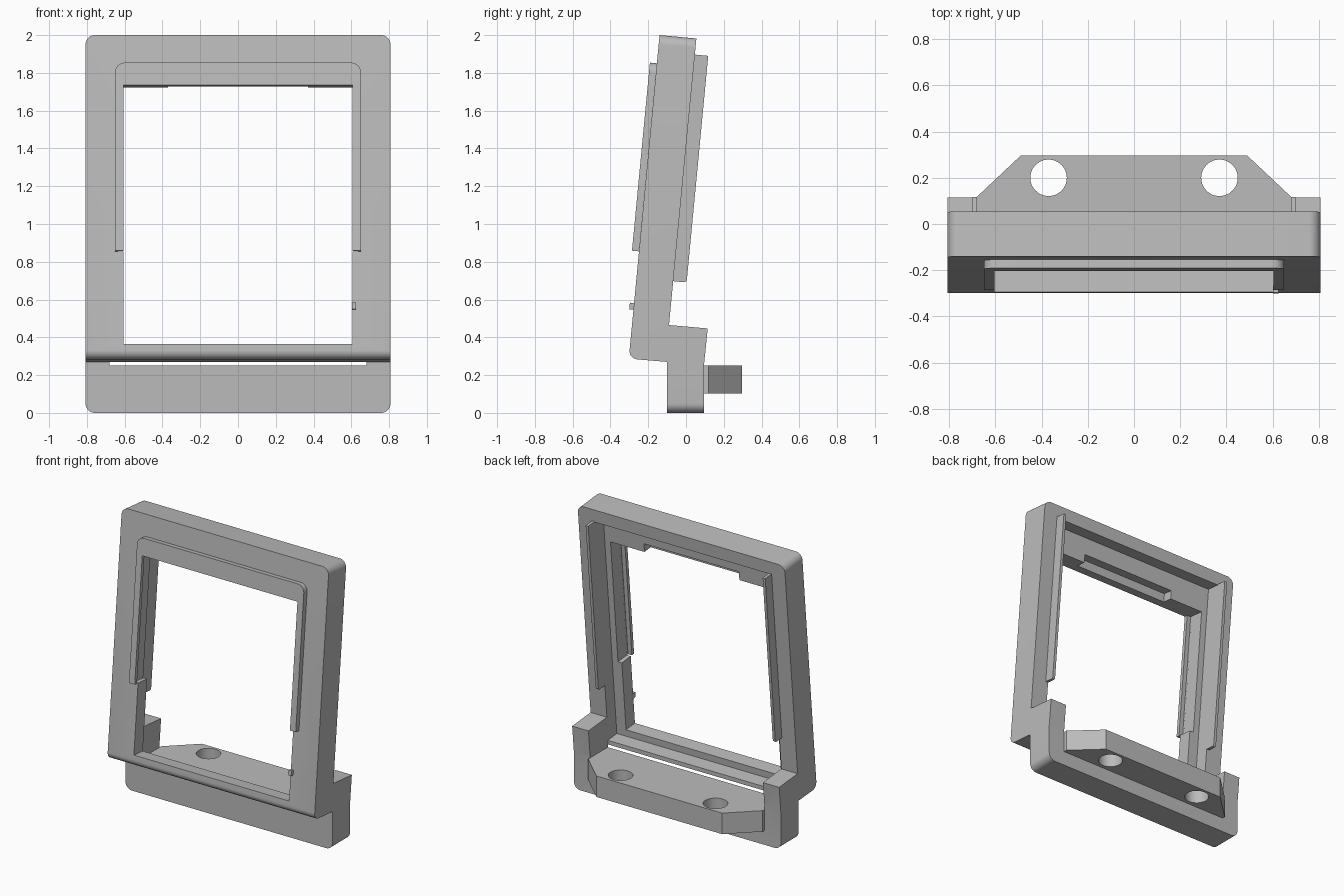
import bpy, bmesh, math
from mathutils import Matrix, Vector

old = bpy.data.objects.get("Cube")
if old:
    bpy.data.objects.remove(old, do_unlink=True)

TILT = math.radians(5.45)
# Leaning frame: x across, v backwards from the front face, u up the face
LEAN = (Matrix.Translation((0, -0.14, 2.0)) @ Matrix.Rotation(-TILT, 4, 'X')
        @ Matrix.Translation((0, 0, -2.0)))
FLAT = Matrix.Identity(4)

grey = bpy.data.materials.new("light_grey")
grey.use_nodes = True
colour = (0.5, 0.5, 0.5, 1)
grey.diffuse_color = colour
grey.node_tree.nodes["Principled BSDF"].inputs["Base Color"].default_value = colour


def finish(name, bm, matrix=FLAT):
    bm.transform(matrix)
    bmesh.ops.recalc_face_normals(bm, faces=bm.faces)
    mesh = bpy.data.meshes.new(name)
    bm.to_mesh(mesh)
    bm.free()
    obj = bpy.data.objects.new(name, mesh)
    bpy.context.collection.objects.link(obj)
    mesh.materials.append(grey)
    return obj


def round_edges(bm, test, radius):
    edges = [e for e in bm.edges if test(e)]
    bmesh.ops.bevel(bm, geom=edges, offset=radius, segments=8, profile=0.5,
                    affect='EDGES')


def prism(points, direction):
    bm = bmesh.new()
    face = bm.faces.new([bm.verts.new(p) for p in points])
    new = bmesh.ops.extrude_face_region(bm, geom=[face])["geom"]
    bmesh.ops.translate(bm, vec=direction,
                        verts=[g for g in new if isinstance(g, bmesh.types.BMVert)])
    return bm


def box_mesh(x, y, z):
    return prism([(x[0], y[0], z[0]), (x[1], y[0], z[0]),
                  (x[1], y[1], z[0]), (x[0], y[1], z[0])],
                 Vector((0, 0, z[1] - z[0])))


def box(name, x, y, z, matrix=LEAN):
    return finish(name, box_mesh(x, y, z), matrix)


def cut(obj, cutters):
    bpy.context.view_layer.objects.active = obj
    for c in cutters:
        c.hide_render = True
        mod = obj.modifiers.new("cut", 'BOOLEAN')
        mod.operation = 'DIFFERENCE'
        mod.solver = 'EXACT'
        mod.object = c
        bpy.ops.object.modifier_apply(modifier=mod.name)


# Leaning frame and foot, extruded from one side profile
W = 0.807
profile = [(-0.14, 2.0), (0.055, 1.982), (-0.09, 0.465), (0.115, 0.447),
           (0.095, 0.25), (0.095, 0), (-0.10, 0), (-0.10, 0.27), (-0.303, 0.287)]
bm = prism([(-W, y, z) for y, z in profile], Vector((2 * W, 0, 0)))


def outer_corner(e):
    a, b = (v.co for v in e.verts)
    return abs(a.x - b.x) < 0.01 and (min(a.z, b.z) > 1.9 or max(a.z, b.z) < 0.01)


def chin_edge(e):
    return all(v.co.y < -0.25 and v.co.z < 0.32 for v in e.verts) and e.calc_length() > 1


round_edges(bm, chin_edge, 0.045)
round_edges(bm, outer_corner, 0.05)
body = finish("frame_and_foot", bm)

# Raised bezel on the front
bm = box_mesh((-0.65, 0.65), (-0.037, 0), (0.85, 1.85))
round_edges(bm, lambda e: all(v.co.z > 1.8 for v in e.verts)
            and e.calc_length() < 0.1, 0.05)
bezel = finish("raised_bezel", bm, LEAN)

# Window, rear recess, side and top pockets, stepped floor
window = box("window_cutter", (-0.605, 0.605), (-0.2, 0.4), (0.358, 1.73))
pocket = box("side_pocket_cutter", (-0.635, 0.635), (-0.012, 0.15), (0.85, 1.73))
top_pocket = box("top_pocket_cutter", (-0.37, 0.37), (0.03, 0.15), (1.7, 1.79))
recess = box("recess_cutter", (-0.68, 0.68), (0.1, 0.5), (0.31, 1.91))
floor = box("floor_cutter", (-0.68, 0.68), (-0.1, 0.3), (0.25, 0.6), FLAT)
cutters = [window, pocket, top_pocket, recess, floor]
cut(body, cutters)
cut(bezel, [window, pocket])

# Mounting tab with two round holes
outline = [(-0.68, 0.09), (0.68, 0.09), (0.68, 0.118), (0.49, 0.297),
           (-0.49, 0.297), (-0.68, 0.118)]
tab = finish("mounting_tab", prism([(x, y, 0.102) for x, y in outline],
                                   Vector((0, 0, 0.148))))
holes = []
for side in (-1, 1):
    bm = bmesh.new()
    bmesh.ops.create_cone(bm, cap_ends=True, segments=48, radius1=0.079,
                          radius2=0.079, depth=0.5)
    holes.append(finish("hole_cutter", bm,
                        Matrix.Translation((side * 0.37, 0.2, 0.18))))
cut(tab, holes)

# Thin guide rails behind the frame
rails = []
for name, side in (("left_rail", 1), ("right_rail", -1)):
    xs = sorted((side * 0.68, side * 0.70))
    bm = box_mesh(xs, (0.19, 0.267), (0.71, 1.915))
    round_edges(bm, lambda e: all(v.co.z < 0.8 and v.co.y > 0.25
                                  for v in e.verts), 0.015)
    rails.append(finish(name, bm, LEAN))

# Small nub on the front face
nub = box("front_nub", (0.603, 0.625), (-0.022, 0.01), (0.54, 0.575))

for c in cutters + holes:
    bpy.data.objects.remove(c, do_unlink=True)

bpy.ops.object.select_all(action='DESELECT')
for obj in [body, bezel, tab, nub] + rails:
    obj.select_set(True)
bpy.context.view_layer.objects.active = body
bpy.ops.object.shade_smooth_by_angle(angle=math.radians(30))
